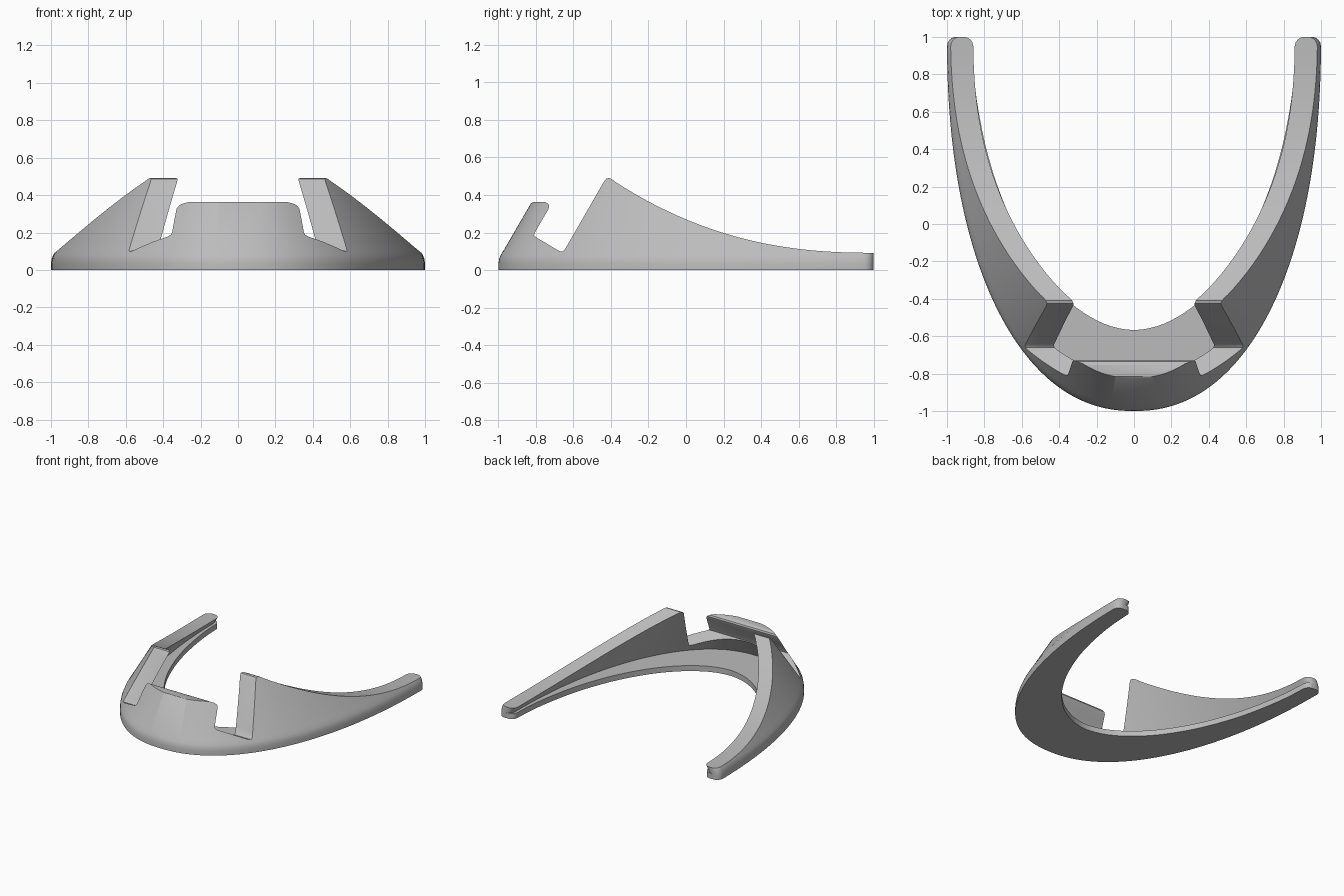
import bpy, bmesh, math

cube = bpy.data.objects.get("Cube")
if cube:
    bpy.data.objects.remove(cube, do_unlink=True)

grey = bpy.data.materials.new("plain_grey")
grey.use_nodes = True
grey.diffuse_color = (0.5, 0.5, 0.5, 1)
grey.node_tree.nodes["Principled BSDF"].inputs["Base Color"].default_value = (0.5, 0.5, 0.5, 1)

N = 2.2          # squareness of the outer U curve
TIP = 0.05       # rounding radius of the arm tips
TOP = 0.55       # uncut wall height
THICK = 0.12     # wall thickness
FLANGE = 0.045   # flange height


def make_object(name, bm):
    bmesh.ops.recalc_face_normals(bm, faces=bm.faces[:])
    mesh = bpy.data.meshes.new(name)
    bm.to_mesh(mesh)
    bm.free()
    obj = bpy.data.objects.new(name, mesh)
    bpy.context.collection.objects.link(obj)
    mesh.materials.append(grey)
    return obj


def lean(z):
    """Inward offset of the sloping wall at a height."""
    return 0.025 + 0.58 * (z - 0.1)


def flange_width(x, y, nx, ny):
    """Distance along the inward normal to the inner U curve."""
    d = 0.1
    while d < 0.6:
        px, py = x - nx * d, y - ny * d
        if (abs(px) / 0.866) ** 1.9 + ((1 - py) / 1.567) ** 1.9 < 1:
            break
        d += 0.001
    return d


def section(t, side):
    """Closed wall and flange cross-section at one place on the U curve."""
    x, v = max(math.cos(t), 0) ** (2 / N), math.sin(t) ** (2 / N)
    y = 1 - 2 * v
    nx, ny = x ** (N - 1), -v ** (N - 1) / 2
    length = math.hypot(nx, ny)
    nx, ny = nx / length, ny / length
    reach = max(TIP - (1 - y), 0)
    e = min(TIP - math.sqrt(max(TIP ** 2 - reach ** 2, 0)), 0.045)
    f = flange_width(x, y, nx, ny)
    outer = [(0, 0), (0, 0.035), (0.004, 0.06), (0.012, 0.08), (lean(0.105), 0.105), (lean(TOP), TOP)]
    inner = [(lean(TOP) + THICK, TOP), (lean(FLANGE) + THICK, FLANGE), (f, FLANGE), (f, 0)]
    ring = [(o + e, z) for o, z in outer] + [(o - e, z) for o, z in inner]
    return [(side * (x - nx * o), y - ny * o, z) for o, z in ring]


# Swept U-shaped body
tip_ts = [math.asin((d * TIP / 2) ** (N / 2)) for d in (0, 0.03, 0.12, 0.3, 0.6)]
start = math.asin((TIP / 2) ** (N / 2))
steps = 60
ts = tip_ts + [start + (math.pi / 2 - start) * i / steps for i in range(steps + 1)]
rings = [section(t, 1) for t in ts] + [section(t, -1) for t in reversed(ts[:-1])]

bm = bmesh.new()
loops = [[bm.verts.new(p) for p in ring] for ring in rings]
for a, b in zip(loops, loops[1:]):
    for i in range(len(a)):
        j = (i + 1) % len(a)
        bm.faces.new((a[i], a[j], b[j], b[i]))
bm.faces.new(loops[0])
bm.faces.new(loops[-1])
body = make_object("curved_guard", bm)

# Side profile: front plate, slanted notch, peak and falling arm edge
profile = [(-1.2, -0.1), (-1.2, 0.3), (-0.862, 0.3), (-0.843, 0.335), (-0.832, 0.352), (-0.815, 0.362),
           (-0.75, 0.362), (-0.734, 0.353), (-0.729, 0.34), (-0.733, 0.325),
           (-0.806, 0.2), (-0.81, 0.187), (-0.803, 0.177),
           (-0.675, 0.101), (-0.66, 0.098), (-0.648, 0.106),
           (-0.437, 0.472), (-0.425, 0.487), (-0.41, 0.491), (-0.395, 0.485)]
for i in range(33):
    y = -0.38 + 1.38 * i / 32
    profile.append((y, 0.092 + 0.38 * ((1 - y) / 1.38) ** 2.35))
profile += [(1.2, 0.092), (1.2, -0.1)]

bm = bmesh.new()
face = bm.faces.new([bm.verts.new((-1.3, y, z)) for y, z in profile])
extruded = bmesh.ops.extrude_face_region(bm, geom=[face])["geom"]
moved = [g for g in extruded if isinstance(g, bmesh.types.BMVert)]
bmesh.ops.translate(bm, verts=moved, vec=(2.6, 0, 0))
cutter = make_object("profile_cutter", bm)
cutter.hide_render = True

# Trim the body to the side profile
trim = body.modifiers.new("trim", 'BOOLEAN')
trim.operation = 'INTERSECT'
trim.solver = 'EXACT'
trim.object = cutter
bpy.ops.object.select_all(action='DESELECT')
body.select_set(True)
bpy.context.view_layer.objects.active = body
bpy.ops.object.modifier_apply(modifier="trim")
bpy.data.objects.remove(cutter, do_unlink=True)
bpy.ops.object.shade_smooth_by_angle(angle=math.radians(30))
